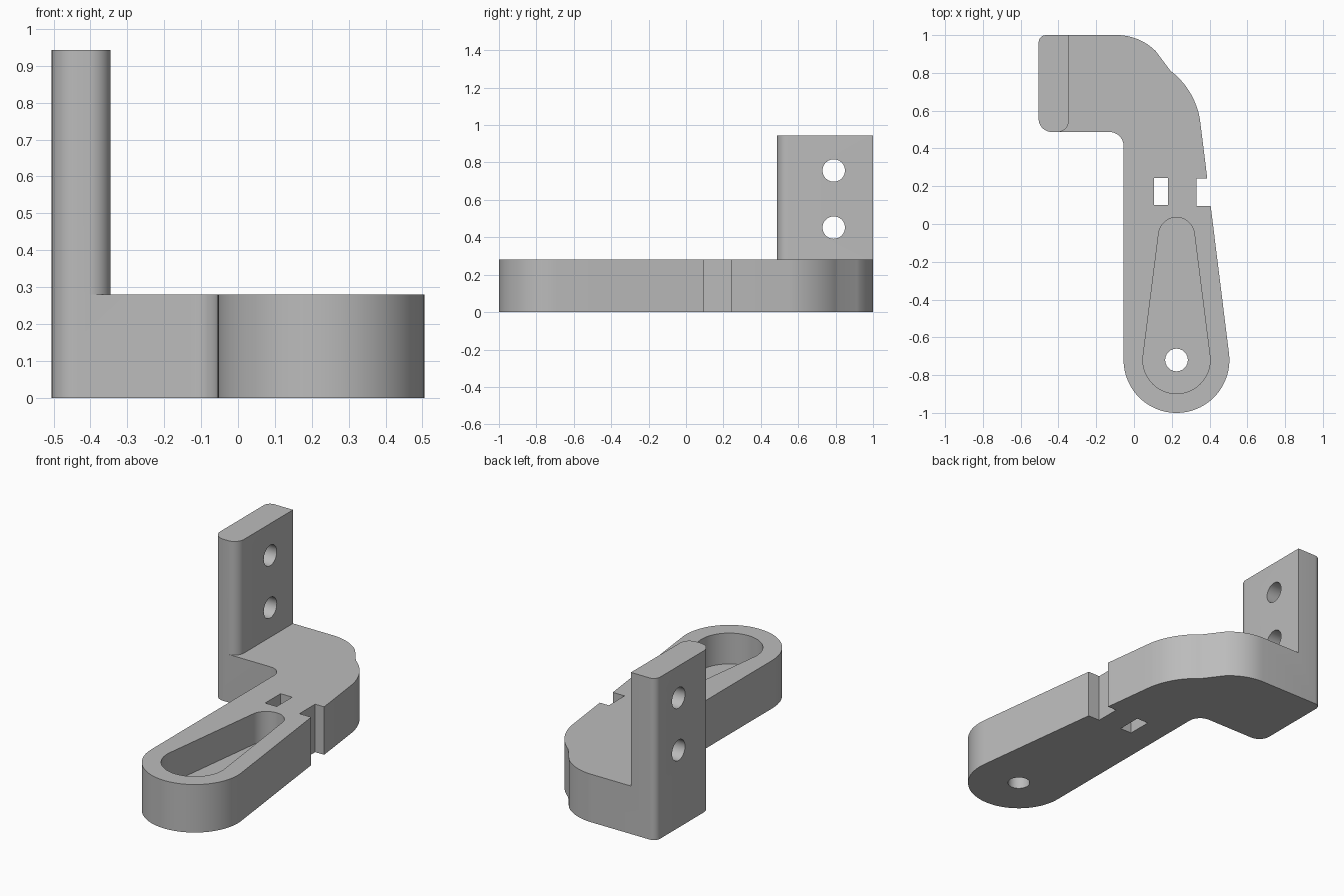
import bpy, bmesh, math
from mathutils import Vector, Matrix

cube = bpy.data.objects.get("Cube")
if cube:
    bpy.data.objects.remove(cube, do_unlink=True)

grey = bpy.data.materials.new("plain grey")
grey.use_nodes = True
colour = (0.5, 0.5, 0.5, 1)
grey.diffuse_color = colour
grey.node_tree.nodes["Principled BSDF"].inputs["Base Color"].default_value = colour


def arc(cx, cy, r, start, end, steps=16):
    """Points on a circle arc, angles in degrees."""
    angles = [math.radians(start + (end - start) * i / steps) for i in range(steps + 1)]
    return [(cx + r * math.cos(a), cy + r * math.sin(a)) for a in angles]


def prism(name, points, z0, z1):
    """Extrude a closed profile from z0 to z1."""
    bm = bmesh.new()
    face = bm.faces.new([bm.verts.new((x, y, z0)) for x, y in points])
    top = bmesh.ops.extrude_face_region(bm, geom=[face])["geom"]
    verts = [v for v in top if isinstance(v, bmesh.types.BMVert)]
    bmesh.ops.translate(bm, verts=verts, vec=Vector((0, 0, z1 - z0)))
    bmesh.ops.recalc_face_normals(bm, faces=bm.faces)
    mesh = bpy.data.meshes.new(name)
    bm.to_mesh(mesh)
    bm.free()
    mesh.materials.append(grey)
    obj = bpy.data.objects.new(name, mesh)
    bpy.context.collection.objects.link(obj)
    return obj


def rectangle(x0, x1, y0, y1):
    return [(x0, y0), (x1, y0), (x1, y1), (x0, y1)]


def combine(target, other, operation):
    """Apply a boolean and remove the helper."""
    other.hide_render = True
    mod = target.modifiers.new(operation.lower(), "BOOLEAN")
    mod.operation = operation
    mod.solver = "EXACT"
    mod.object = other
    bpy.context.view_layer.objects.active = target
    bpy.ops.object.modifier_apply(modifier=mod.name)
    bpy.data.objects.remove(other, do_unlink=True)


height, left, front, plate_x = 0.28, -0.505, 0.487, -0.345
hub_x, hub_y, hub_r = 0.225, -0.72, 0.28

# Shared rounded outer corners of arm and plate
outer_corners = (arc(left + 0.04, 0.96, 0.04, 90, 180, 8)
                 + arc(left + 0.07, front + 0.07, 0.07, 180, 270, 10))

# Bent arm with round hub end
outline = (outer_corners
           + arc(-0.13, front - 0.075, 0.075, 90, 0, 10)
           + arc(hub_x, hub_y, hub_r, 180, 367, 48)
           + arc(-0.055, 0.485, 0.41, 10, 53, 16)
           + arc(-0.09, 0.71, 0.29, 45, 90, 12))
bracket = prism("bent_bracket", outline, 0, height)

# Upright mounting plate
plate_outline = (outer_corners
                 + arc(plate_x - 0.06, front + 0.06, 0.06, 270, 360, 10)
                 + [(plate_x, 1.0)])
combine(bracket, prism("mounting_plate", plate_outline, height, 0.943), "UNION")

# Tapered pocket with a floor
pocket = arc(hub_x, -0.06, 0.095, 7, 173, 24) + arc(hub_x, hub_y, 0.178, 173, 367, 40)
combine(bracket, prism("pocket_cutter", pocket, 0.10, 0.4), "DIFFERENCE")

# Through slot, side notch and pivot hole
cuts = {
    "slot_cutter": rectangle(0.105, 0.18, 0.1, 0.243),
    "notch_cutter": rectangle(0.33, 0.6, 0.095, 0.24),
    "pivot_cutter": arc(hub_x, hub_y, 0.06, 0, 350, 35),
}
for name, points in cuts.items():
    combine(bracket, prism(name, points, -0.1, 0.4), "DIFFERENCE")

# Screw holes through the plate
for z in (0.452, 0.757):
    drill = prism("screw_hole_cutter", arc(0, 0, 0.06, 0, 350, 35), -0.3, 0.3)
    drill.data.transform(Matrix.Translation((-0.42, 0.79, z)) @ Matrix.Rotation(math.pi / 2, 4, "Y"))
    combine(bracket, drill, "DIFFERENCE")

# Smooth rounded walls, sharp edges
bpy.ops.object.select_all(action="DESELECT")
bracket.select_set(True)
bpy.context.view_layer.objects.active = bracket
bpy.ops.object.shade_smooth_by_angle(angle=math.radians(25))
